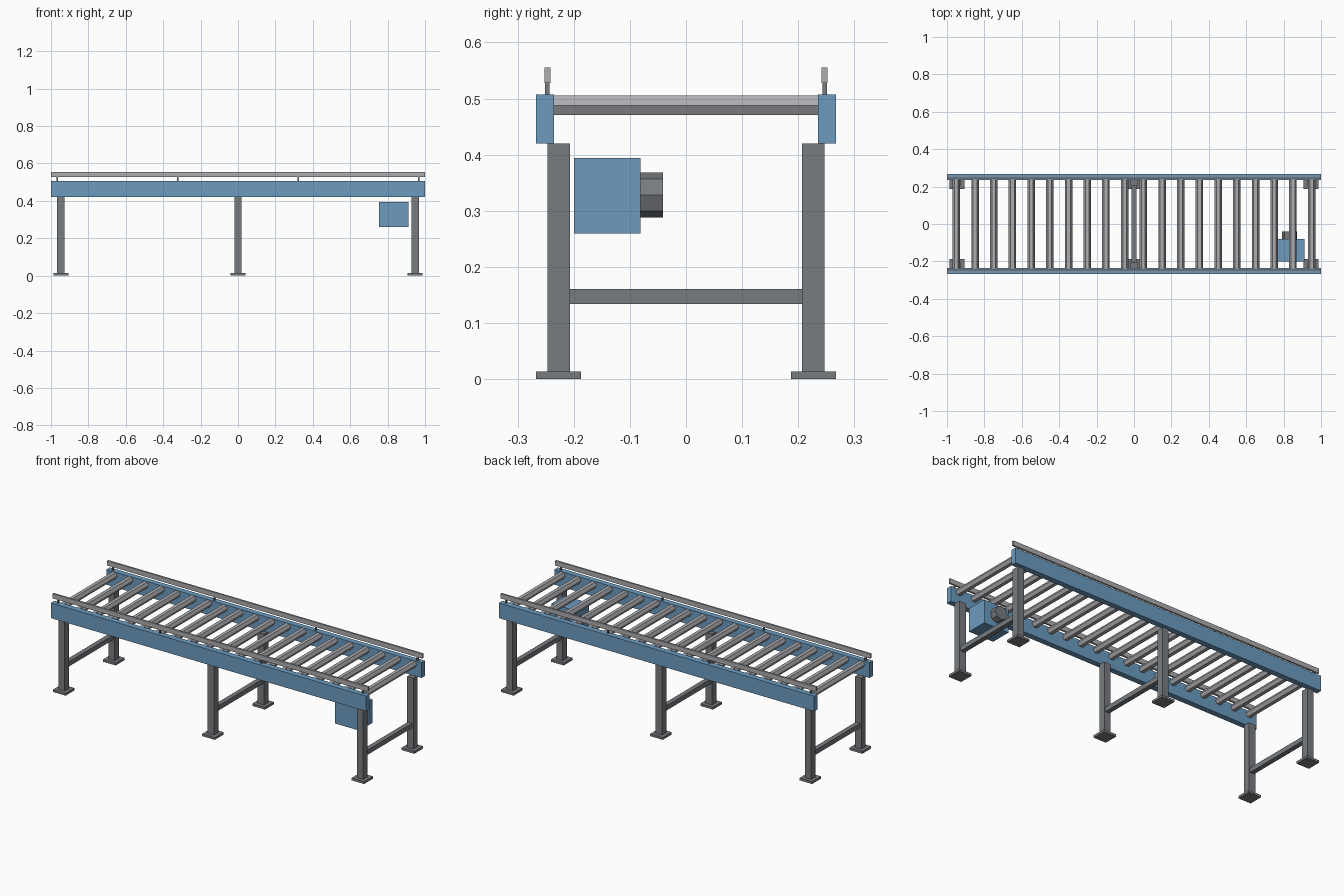
import bpy
import bmesh
from math import cos, sin, tau

cube = bpy.data.objects.get("Cube")
if cube:
    bpy.data.objects.remove(cube, do_unlink=True)


def material(name, colour):
    mat = bpy.data.materials.new(name)
    mat.use_nodes = True
    mat.diffuse_color = (*colour, 1)
    bsdf = next(n for n in mat.node_tree.nodes if n.type == "BSDF_PRINCIPLED")
    bsdf.inputs["Base Color"].default_value = (*colour, 1)
    return mat


BLUE = material("blue_paint", (0.15, 0.33, 0.53))
DARK = material("dark_grey_steel", (0.19, 0.2, 0.215))
STEEL = material("bright_steel", (0.42, 0.42, 0.44))


def finish(name, bm, mat):
    bmesh.ops.recalc_face_normals(bm, faces=bm.faces)
    mesh = bpy.data.meshes.new(name)
    bm.to_mesh(mesh)
    bm.free()
    mesh.materials.append(mat)
    obj = bpy.data.objects.new(name, mesh)
    bpy.context.collection.objects.link(obj)


def box(name, x, y, z, mat):
    """Box spanning the (low, high) pair on each axis."""
    bm = bmesh.new()
    bmesh.ops.create_cube(bm, size=1)
    for v in bm.verts:
        v.co = [sum(s) / 2 + c * (s[1] - s[0]) for c, s in zip(v.co, (x, y, z))]
    finish(name, bm, mat)


def prism(name, x, z, radius, sides, y, mat):
    """Faceted cylinder lying along y."""
    bm = bmesh.new()
    ring = [bm.verts.new((x + radius * cos(tau * i / sides), y[0],
                          z + radius * sin(tau * i / sides))) for i in range(sides)]
    cap = bm.faces.new(ring)
    out = bmesh.ops.extrude_face_region(bm, geom=[cap], use_keep_orig=True)
    for v in out["geom"]:
        if isinstance(v, bmesh.types.BMVert):
            v.co.y = y[1]
    finish(name, bm, mat)


def around(centre, width):
    return (centre - width / 2, centre + width / 2)


# Side frames, guard rails and their posts
for side, s in (("front", -1), ("back", 1)):
    box(f"{side}_side_frame", (-1, 1), around(s * 0.251, 0.032), (0.42, 0.507), BLUE)
    box(f"{side}_guard_rail", (-1, 1), around(s * 0.247, 0.0107), (0.528, 0.555), STEEL)
    for i in range(4):
        box(f"{side}_guard_post_{i + 1}", around(-0.967 + i * 0.6447, 0.008),
            around(s * 0.247, 0.008), (0.507, 0.528), DARK)

# Legs with foot plates, joined by cross braces
for place, x in (("right", -0.947), ("middle", 0), ("left", 0.947)):
    for side, s in (("front", -1), ("back", 1)):
        y = s * 0.227
        box(f"{place}_{side}_leg", around(x, 0.04), around(y, 0.04), (0.0135, 0.42), DARK)
        box(f"{place}_{side}_foot", around(x, 0.08), around(y, 0.08), (0, 0.0135), DARK)
    box(f"{place}_cross_brace", around(x, 0.027), (-0.207, 0.207), (0.134, 0.161), DARK)

# Rollers
for i in range(20):
    prism(f"roller_{i + 1}", -0.95 + i * 0.1, 0.488, 0.02, 6, (-0.235, 0.235), STEEL)

# Drive unit
box("gearbox", (0.754, 0.911), (-0.2, -0.081), (0.26, 0.394), BLUE)
prism("drive_motor", 0.832, 0.328, 0.04, 8, (-0.081, -0.041), DARK)
